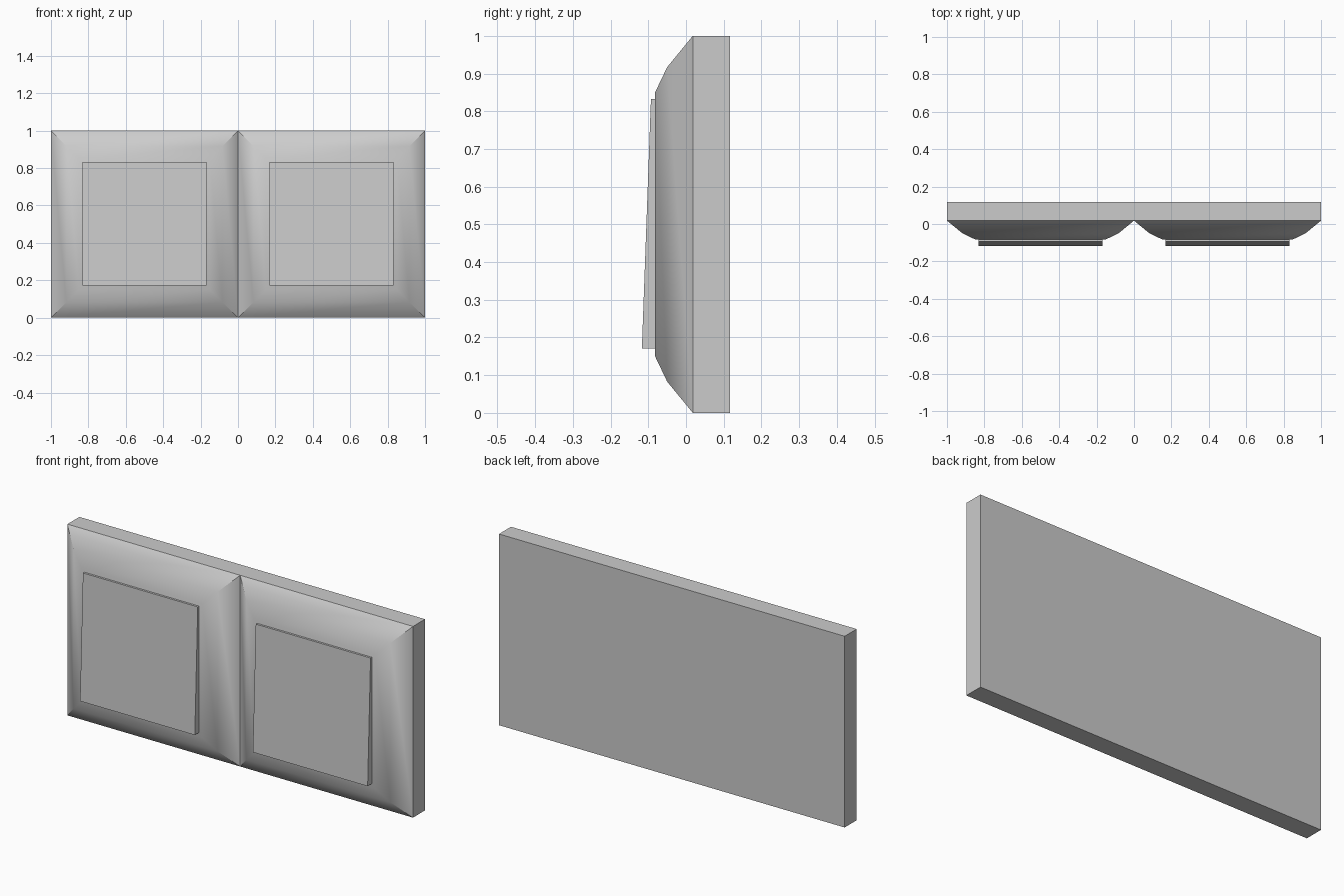
import bpy, bmesh

if "Cube" in bpy.data.objects:
    bpy.data.objects.remove(bpy.data.objects["Cube"])


def make_object(name, rings, cap_first):
    """Loft square-cornered rings into a mesh and cap the front (and optionally the back)."""
    bm = bmesh.new()
    loops = [[bm.verts.new(p) for p in ring] for ring in rings]
    for a, b in zip(loops, loops[1:]):
        for i in range(4):
            j = (i + 1) % 4
            bm.faces.new((a[i], a[j], b[j], b[i]))
    bm.faces.new(loops[-1])
    if cap_first:
        bm.faces.new(loops[0][::-1])
        bmesh.ops.recalc_face_normals(bm, faces=bm.faces[:])
    mesh = bpy.data.meshes.new(name)
    bm.to_mesh(mesh)
    bm.free()
    obj = bpy.data.objects.new(name, mesh)
    bpy.context.collection.objects.link(obj)
    return obj


def ring(x0, x1, z0, z1, y_bottom, y_top=None):
    """Rectangle facing -y; the top edge may have a different depth."""
    y_top = y_bottom if y_top is None else y_top
    return [(x0, y_bottom, z0), (x1, y_bottom, z0), (x1, y_top, z1), (x0, y_top, z1)]


# Wall plate shared by both switches
make_object("back_plate", [ring(-1, 1, 0, 1, 0.117), ring(-1, 1, 0, 1, 0.018)], True)

# Frame profile: (inset from edge, depth)
PROFILE = [(0, 0.018), (0.083, -0.05), (0.15, -0.082)]

for side, cx in (("left", -0.5), ("right", 0.5)):
    # Domed square frame, open where it sits on the plate
    frame = make_object(
        side + "_frame",
        [ring(cx - 0.5 + d, cx + 0.5 - d, d, 1 - d, y) for d, y in PROFILE], False)
    bpy.ops.object.select_all(action='DESELECT')
    frame.select_set(True)
    bpy.context.view_layer.objects.active = frame
    bpy.ops.object.shade_smooth_by_angle(angle=0.70)

    # Tilted rocker button, thicker at the bottom
    x0, x1 = cx - 0.332, cx + 0.332
    make_object(
        side + "_rocker",
        [ring(x0, x1, 0.171, 0.832, -0.078), ring(x0, x1, 0.171, 0.832, -0.117, -0.093)], True)
